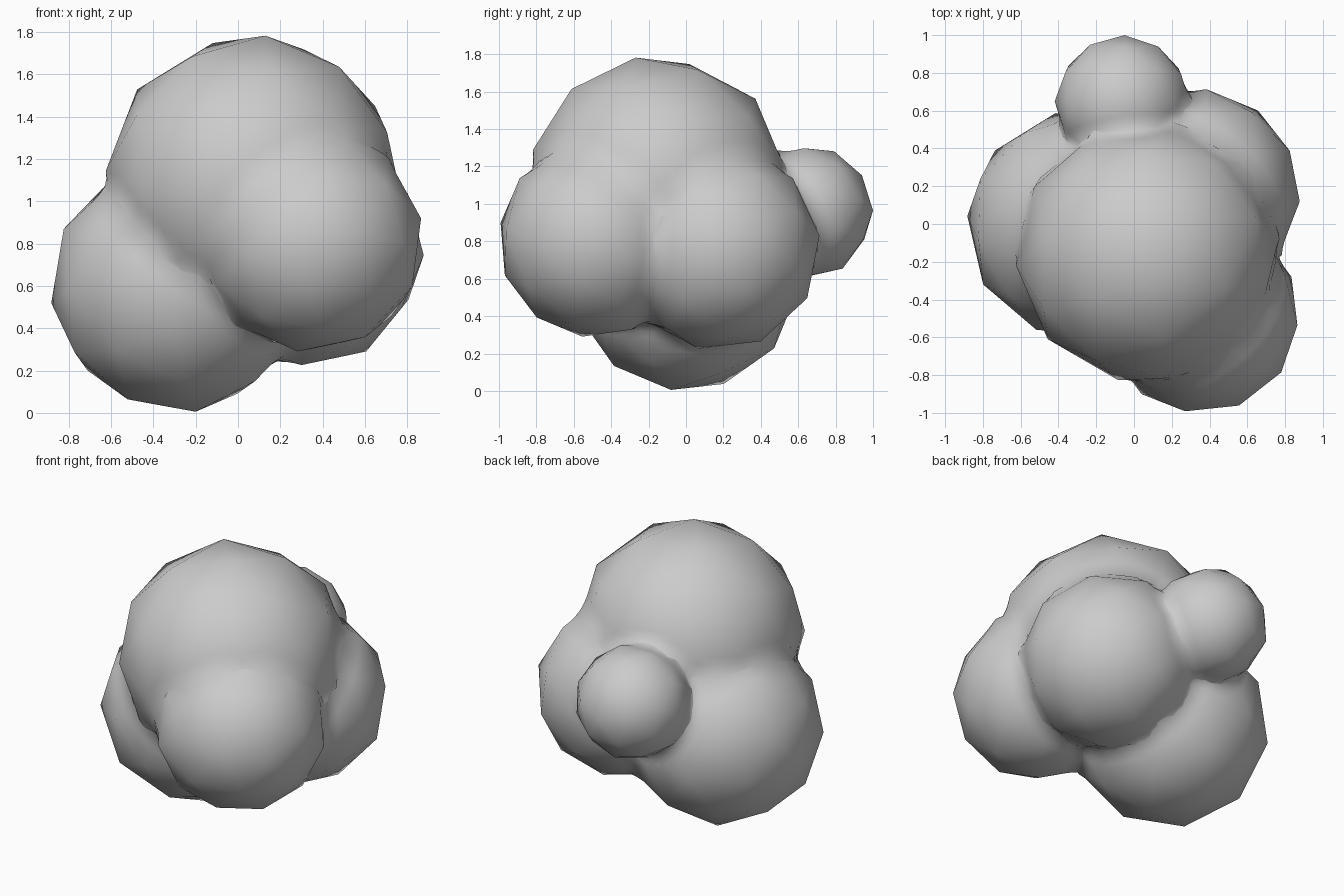
import bpy, bmesh, math
from mathutils import Vector, Matrix

if "Cube" in bpy.data.objects:
    bpy.data.objects.remove(bpy.data.objects["Cube"])

# name: centre, radius, direction of the pole vertex, direction of a side vertex
LOBES = {
    "top_lobe":         ((0.07, -0.15, 1.095), 0.70, (0.06, -0.12, 0.69), (0.64, 0, 0.31)),
    "lower_left_lobe":  ((-0.28, 0.00, 0.605), 0.61, (0.08, -0.08, -0.60), (-0.60, 0.05, -0.02)),
    "front_lobe":       ((0.35, -0.475, 0.81), 0.53, (-0.08, -0.52, 0.09), (0.53, 0, 0.10)),
    "right_back_lobe":  ((0.33, 0.17, 0.765), 0.55, (0.54, -0.05, -0.02), (-0.1, -0.1, -0.54)),
    "small_back_lobe":  ((-0.06, 0.64, 0.955), 0.36, (0.01, 0.37, 0.01), (0.36, 0, 0)),
}
BLEND = 0.09   # width of the soft join between lobes
CUTS = 7       # flat subdivision, keeps the faceted outline


def orientation(pole, side):
    z = Vector(pole).normalized()
    x = Vector(side)
    x = (x - z * x.dot(z)).normalized()
    y = z.cross(x)
    frame = Matrix((x, y, z)).transposed().to_4x4()
    return frame @ Matrix.Rotation(math.radians(-18), 4, 'Z')


def build_lobe(name, centre, radius, pole, side):
    c = Vector(centre)
    others = [(Vector(v[0]), v[1]) for n, v in LOBES.items() if n != name]

    # Low-poly ball, its flat facets split finely
    bm = bmesh.new()
    bmesh.ops.create_icosphere(bm, subdivisions=2, radius=radius,
                               matrix=Matrix.Translation(c) @ orientation(pole, side))
    bmesh.ops.subdivide_edges(bm, edges=bm.edges[:], cuts=CUTS, use_grid_fill=True)

    # Swell the surface near neighbouring lobes into a small fillet
    normals = []
    for v in bm.verts:
        out = (v.co - c).normalized()
        normal, lift = out.copy(), 0.0
        for oc, orad in others:
            d = (v.co - oc).length - orad * 0.96
            lift = max(lift, max(BLEND - abs(d), 0) ** 2 / (4 * BLEND))
            w = min(max(0.5 - 0.5 * d / BLEND, 0), 1)
            normal = normal.lerp((v.co - oc).normalized(), w)
        v.co += out * lift
        normals.append(normal.normalized())

    mesh = bpy.data.meshes.new(name)
    bm.to_mesh(mesh)
    bm.free()
    for p in mesh.polygons:
        p.use_smooth = True
    # Round shading over the flat facets
    mesh.normals_split_custom_set_from_vertices(normals)
    obj = bpy.data.objects.new(name, mesh)
    bpy.context.collection.objects.link(obj)


for lobe_name, spec in LOBES.items():
    build_lobe(lobe_name, *spec)
